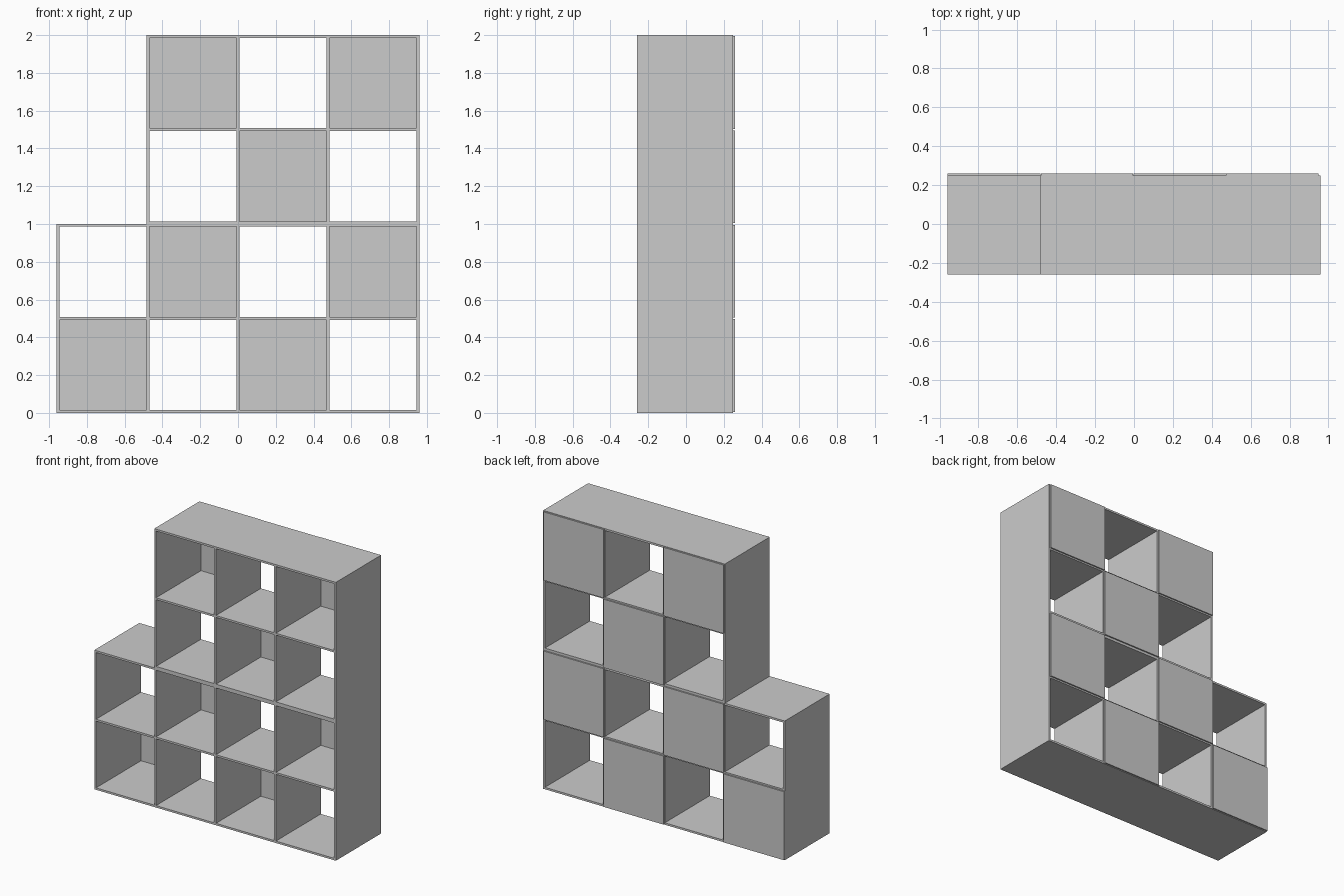
import bpy, bmesh
from mathutils import Matrix

if "Cube" in bpy.data.objects:
    bpy.data.objects.remove(bpy.data.objects["Cube"])

T = 0.014                      # board thickness
HALF = 0.96                    # half of overall width
PITCH = (2 * HALF - T) / 4     # column spacing
FRONT, BACK, PANEL_BACK = -0.26, 0.25, 0.26
ROW = 0.5


def box(name, x0, x1, y0, y1, z0, z1):
    bm = bmesh.new()
    bmesh.ops.create_cube(bm, size=1, matrix=Matrix.LocRotScale(
        ((x0 + x1) / 2, (y0 + y1) / 2, (z0 + z1) / 2), None,
        (x1 - x0, y1 - y0, z1 - z0)))
    mesh = bpy.data.meshes.new(name)
    bm.to_mesh(mesh)
    bm.free()
    bpy.context.collection.objects.link(bpy.data.objects.new(name, mesh))


def post_x(i):
    return -HALF + i * PITCH


def carcass(name, first, z):
    # top and bottom boards run between the outer sides
    left, right = post_x(first), post_x(4)
    box(name + "_bottom_board", left + T, right, FRONT, BACK, z, z + T)
    box(name + "_top_board", left + T, right, FRONT, BACK, z + 1 - T, z + 1)
    # outer sides at full height, inner dividers between the boards
    for i in range(first, 5):
        outer = i in (first, 4)
        e = 0 if outer else T
        box(name + ("_side" if outer else "_divider"),
            post_x(i), post_x(i) + T, FRONT, BACK, z + e, z + 1 - e)
    # middle shelves
    for i in range(first, 4):
        box(name + "_shelf", post_x(i) + T, post_x(i + 1), FRONT, BACK,
            z + ROW - T / 2, z + ROW + T / 2)


carcass("lower", 0, 0)
carcass("upper", 1, 1)

# checkerboard back panels, lapped onto the board edges
g = 0.004
for row in range(4):
    for col in range(4):
        if (row + col) % 2 == 0 and not (row > 1 and col == 0):
            x = post_x(col) + T / 2
            x0 = -HALF if col == 0 else x - T / 2 + g
            box("back_panel", x0, x + PITCH - g, BACK, PANEL_BACK,
                row * ROW + g, (row + 1) * ROW - g)
